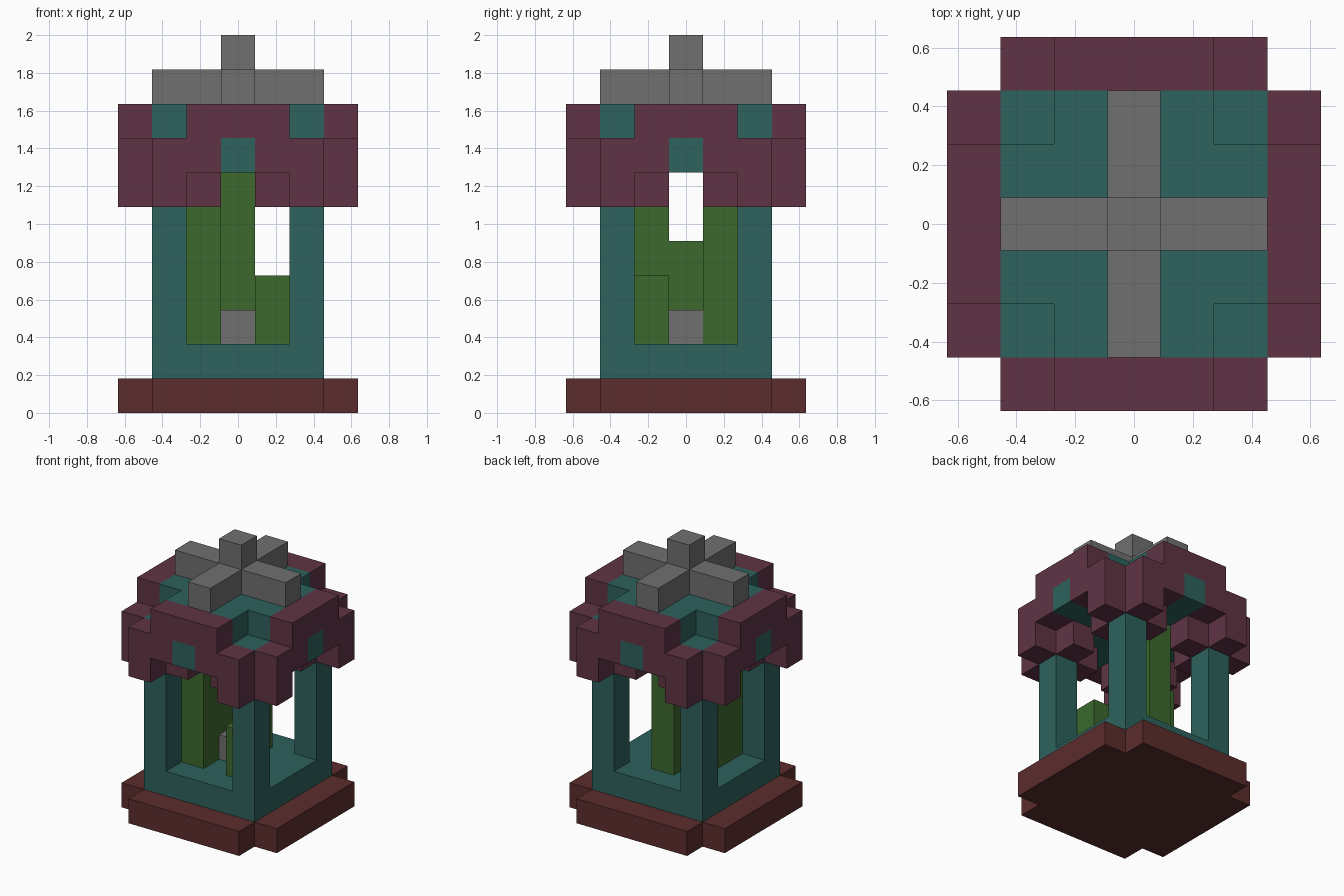
import bpy
import bmesh
from math import pi
from mathutils import Matrix, Vector

if "Cube" in bpy.data.objects:
    bpy.data.objects.remove(bpy.data.objects["Cube"], do_unlink=True)

U = 2 / 11  # one block of the grid


def material(name, rgb):
    mat = bpy.data.materials.new(name)
    mat.use_nodes = True
    color = (*rgb, 1)
    mat.diffuse_color = color
    mat.node_tree.nodes["Principled BSDF"].inputs["Base Color"].default_value = color
    return mat


brown = material("brown", (0.107, 0.026, 0.026))
plum = material("plum", (0.115, 0.034, 0.058))
teal = material("teal", (0.026, 0.122, 0.109))
green = material("green", (0.045, 0.141, 0.026))
gray = material("gray", (0.162, 0.162, 0.162))


def prism(name, points, sweep, mat, turn=0):
    """Sweep a flat outline (in blocks) along a vector, then turn it about z."""
    bm = bmesh.new()
    face = bm.faces.new([bm.verts.new(p) for p in points])
    swept = bmesh.ops.extrude_face_region(bm, geom=[face])["geom"]
    bmesh.ops.translate(bm, vec=Vector(sweep),
                        verts=[v for v in swept if isinstance(v, bmesh.types.BMVert)])
    bmesh.ops.recalc_face_normals(bm, faces=bm.faces[:])
    bm.transform(Matrix.Rotation(turn * pi / 2, 4, "Z") @ Matrix.Scale(U, 4))
    mesh = bpy.data.meshes.new(name)
    bm.to_mesh(mesh)
    bm.free()
    mesh.materials.append(mat)
    obj = bpy.data.objects.new(name, mesh)
    bpy.context.collection.objects.link(obj)
    return obj


def block(name, x, y, bottom, top, mat, half=0.5, turn=0):
    corners = [(x - half, y - half), (x + half, y - half),
               (x + half, y + half), (x - half, y + half)]
    return prism(name, [(a, b, bottom) for a, b in corners],
                 (0, 0, top - bottom), mat, turn)


def plus(name, reach, arm, bottom, top, mat):
    """Cross-shaped slab: a square with its corners notched out."""
    quarter = [(reach, -arm), (reach, arm), (arm, arm)]
    points = []
    for _ in range(4):
        points += [(x, y, bottom) for x, y in quarter]
        quarter = [(-y, x) for x, y in quarter]
    return prism(name, points, (0, 0, top - bottom), mat)


# Base, floor, ceiling and top ornament
plus("base", 3.5, 2.5, 0, 1, brown)
block("floor", 0, 0, 1, 2, teal, half=2.5)
plus("ceiling", 2.5, 1.5, 7, 9, teal)
plus("roof_cross", 2.5, 0.5, 9, 10, gray)
block("finial", 0, 0, 10, 11, gray)

# Stepped arch outline, right half, mirrored below
half_arch = [(0.5, 8), (0.5, 7), (1.5, 7), (1.5, 6), (2.5, 6),
             (2.5, 8), (1.5, 8), (1.5, 9)]
arch = half_arch + [(-x, z) for x, z in reversed(half_arch)]

# Each side: corner post, arch, coloured keystone and two brackets
for turn, side in enumerate(("front", "left", "back", "right")):
    block(side + "_post", 2, -2, 2, 8, teal, turn=turn)
    prism(side + "_arch", [(x, -3.5, z) for x, z in arch], (0, 1, 0), plum, turn)
    block(side + "_keystone", 0, -3, 7, 8, teal, turn=turn)
    for x in (-1, 1):
        block(f"{side}_bracket_{'a' if x < 0 else 'b'}", x, -2, 6, 7, plum, turn=turn)

# Plants around a stone in the middle
block("stone", 0, 0, 2, 3, gray)
block("short_plant", 1, -1, 2, 4, green)
block("middle_plant", -1, 0, 2, 5, green)
block("tall_plant", -1, -1, 2, 7, green)
block("back_plant", 0, 1, 2, 7, green)
